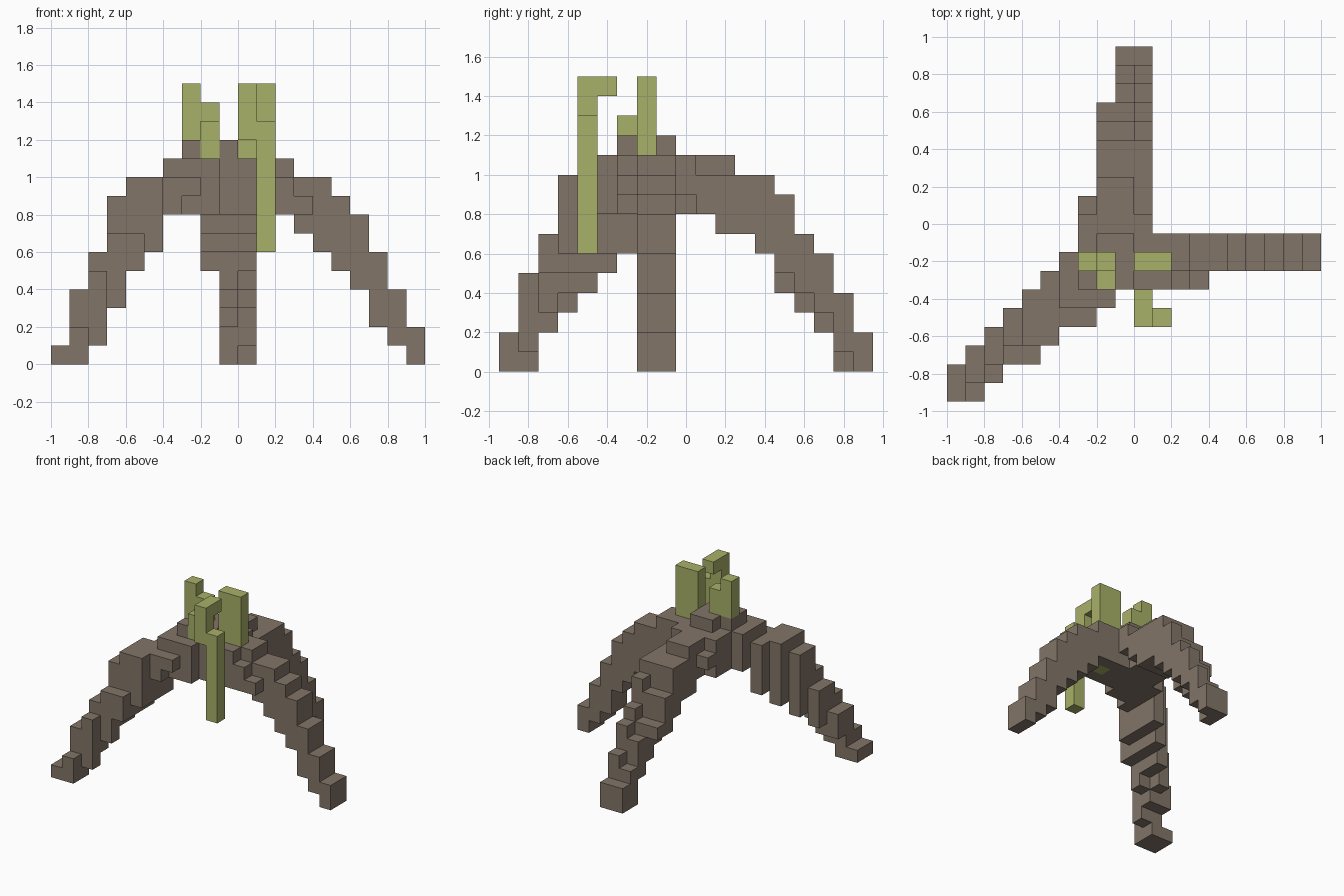
import bpy
import bmesh
from mathutils import Vector

cube = bpy.data.objects.get("Cube")
if cube:
    bpy.data.objects.remove(cube, do_unlink=True)

CELL = 0.1
ORIGIN = Vector((0, -0.95, 0))


def material(name, colour):
    mat = bpy.data.materials.new(name)
    mat.use_nodes = True
    mat.diffuse_color = colour
    mat.node_tree.nodes["Principled BSDF"].inputs["Base Color"].default_value = colour
    return mat


bark = material("bark_brown", (0.225, 0.178, 0.138, 1))
leaf = material("leaf_green", (0.395, 0.437, 0.14, 1))

parts = {}


def block(part, mat, x0, x1, y0, y1, z0, z1):
    """Fill a range of grid cells belonging to one part."""
    cells = parts.setdefault(part, (mat, set()))[1]
    cells.update((x, y, z) for x in range(x0, x1)
                 for y in range(y0, y1) for z in range(z0, z1))


# Central hub, with a gap where the shoot passes through
for box in [(-4, 1, 6, 9, 8, 11), (1, 2, 6, 7, 8, 11), (1, 2, 8, 9, 8, 11),
            (-2, -1, 5, 6, 8, 11), (-3, -2, 9, 10, 8, 11), (-3, -2, 10, 11, 9, 10),
            (2, 3, 6, 7, 8, 10), (3, 4, 6, 7, 8, 9)]:
    block("hub", bark, *box)
parts["hub"][1].difference_update([(-4, 8, z) for z in range(8, 11)])

# Raised lumps on top of the hub
for box in [(-1, 0, 6, 9, 11, 12), (-2, -1, 8, 9, 11, 12), (-3, -2, 6, 8, 11, 12)]:
    block("hub_lumps", bark, *box)

# Left leg: bottom and top height of each step outward
left_steps = [(8, 11), (7, 10), (6, 10), (5, 9), (4, 8), (2, 6), (1, 4), (0, 2)]
for i, (low, high) in enumerate(left_steps):
    block("left_leg", bark, 2 + i, 3 + i, 7, 9, low, high)

# Back leg: thick root, then two staggered columns per step
block("back_leg", bark, -2, 0, 9, 12, 8, 11)
block("back_leg", bark, 0, 1, 9, 10, 9, 11)
block("back_leg", bark, 0, 1, 10, 12, 8, 10)
block("back_leg", bark, -2, 1, 11, 13, 7, 10)
block("back_leg", bark, -2, 1, 13, 14, 6, 10)
back_steps = [(4, 9), (3, 7), (2, 6), (0, 4)]
for i, (low, high) in enumerate(back_steps):
    y = 14 + i
    block("back_leg", bark, 0, 1, y, y + 1, low + 1, high)
    block("back_leg", bark, -1, 0, y, y + 1, low, high - 1)
block("back_leg", bark, -2, -1, 14, 15, 5, 8)
block("back_leg", bark, -2, -1, 15, 16, 5, 6)
block("back_leg", bark, -1, 1, 18, 19, 0, 2)

# Right front leg, from foot to root
for box in [(-10, -9, 0, 2, 0, 1), (-9, -8, 0, 1, 0, 2), (-9, -8, 1, 2, 0, 4),
            (-9, -8, 2, 3, 2, 4), (-8, -7, 1, 2, 1, 5), (-8, -7, 2, 3, 2, 6),
            (-8, -7, 3, 4, 3, 6), (-7, -6, 2, 3, 3, 7), (-7, -6, 3, 5, 4, 9),
            (-6, -5, 2, 3, 5, 7), (-6, -5, 3, 6, 5, 10), (-5, -4, 3, 7, 6, 10),
            (-4, -2, 4, 5, 8, 10), (-4, -2, 5, 6, 8, 11)]:
    block("right_leg", bark, *box)
parts["right_leg"][1].discard((-3, 4, 8))

# Green shoots
for box in [(-3, -2, 7, 8, 12, 15), (-2, -1, 7, 8, 11, 14), (-2, -1, 6, 7, 11, 13)]:
    block("right_shoot", leaf, *box)
for box in [(0, 1, 7, 8, 11, 15), (1, 2, 7, 8, 8, 15)]:
    block("left_shoot", leaf, *box)
for box in [(1, 2, 4, 5, 6, 13), (0, 1, 4, 5, 12, 15), (0, 1, 5, 6, 14, 15)]:
    block("hanging_shoot", leaf, *box)

# Turn the cells of each part into a skin of exposed faces
solid = set().union(*(cells for mat, cells in parts.values()))
for name, (mat, cells) in parts.items():
    bm = bmesh.new()
    for cell in sorted(cells):
        for axis in range(3):
            for side in (0, 1):
                near = list(cell)
                near[axis] += 2 * side - 1
                if tuple(near) in solid:
                    continue
                u, v = (axis + 1) % 3, (axis + 2) % 3
                ring = []
                for a, b in ((0, 0), (1, 0), (1, 1), (0, 1)):
                    p = Vector(cell)
                    p[axis] += side
                    p[u] += a
                    p[v] += b
                    ring.append(bm.verts.new(p * CELL + ORIGIN))
                bm.faces.new(ring if side else ring[::-1])
    bmesh.ops.remove_doubles(bm, verts=bm.verts, dist=CELL / 100)
    bmesh.ops.dissolve_limit(bm, angle_limit=0.01, verts=bm.verts, edges=bm.edges)
    mesh = bpy.data.meshes.new(name)
    bm.to_mesh(mesh)
    bm.free()
    mesh.materials.append(mat)
    bpy.context.collection.objects.link(bpy.data.objects.new(name, mesh))
